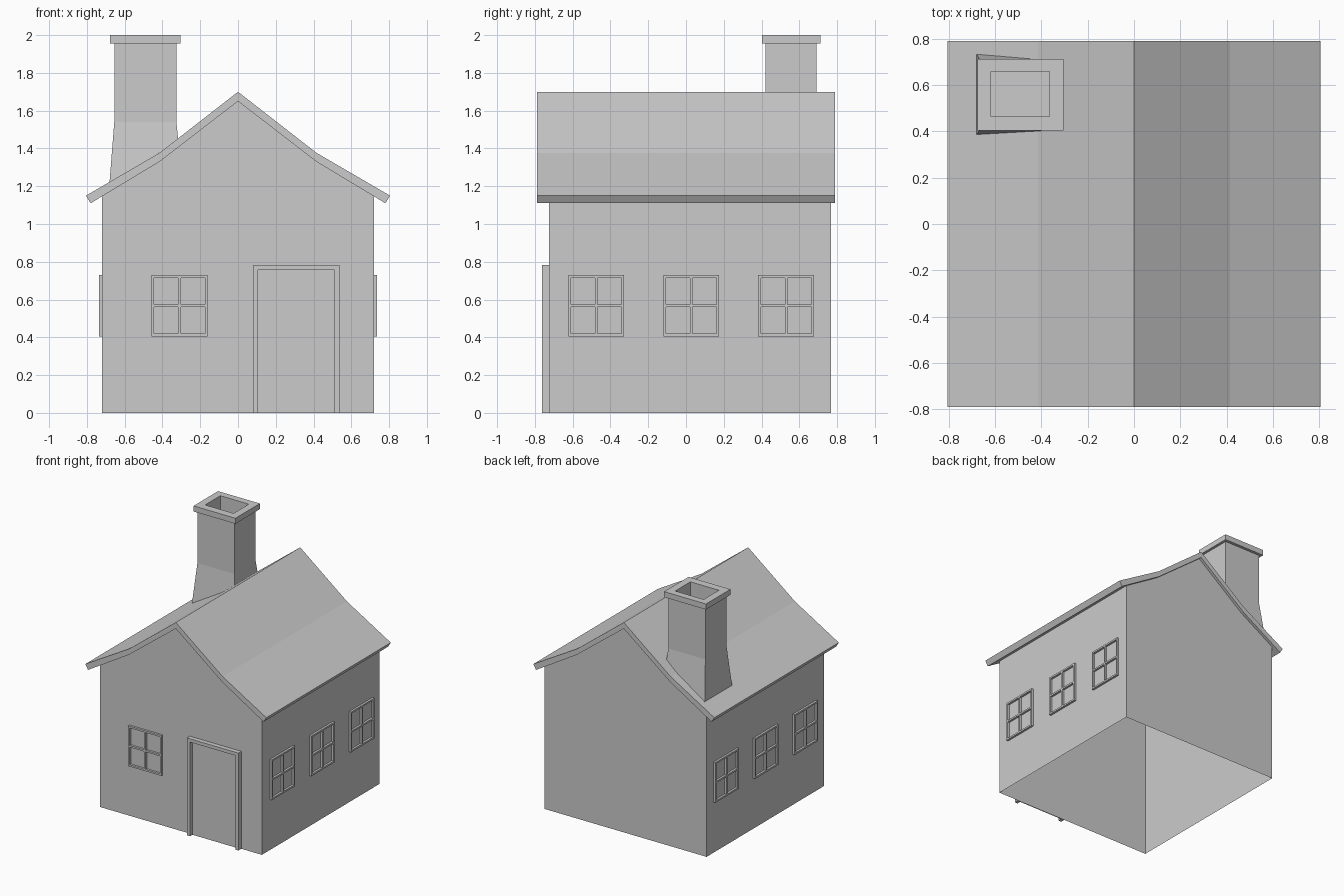
import bpy, bmesh
from mathutils import Matrix, Vector
from math import pi

if "Cube" in bpy.data.objects:
    bpy.data.objects.remove(bpy.data.objects["Cube"])


def finish(name, bm):
    bmesh.ops.recalc_face_normals(bm, faces=bm.faces)
    me = bpy.data.meshes.new(name)
    bm.to_mesh(me)
    bm.free()
    ob = bpy.data.objects.new(name, me)
    bpy.context.collection.objects.link(ob)
    return ob


def add_box(bm, x0, x1, y0, y1, z0, z1):
    m = Matrix.Translation(((x0 + x1) / 2, (y0 + y1) / 2, (z0 + z1) / 2)) @ \
        Matrix.Diagonal((x1 - x0, y1 - y0, z1 - z0, 1))
    bmesh.ops.create_cube(bm, size=1, matrix=m)


def mirrored(half):
    """Full left-to-right outline from its right half, starting on x = 0."""
    return [(-x, z) for x, z in reversed(half[1:])] + half


# walls: thin shell, open underneath and closed above by the roof
FRONT, BACK, SIDE = -0.725, 0.767, 0.72
outline = mirrored([(0, 1.65), (0.415, 1.33), (SIDE, 1.148), (SIDE, 0)])
bm = bmesh.new()
front = [bm.verts.new((x, FRONT, z)) for x, z in outline]
back = [bm.verts.new((x, BACK, z)) for x, z in outline]
bm.faces.new(front)
bm.faces.new(back)
for i in (0, len(outline) - 2):
    bm.faces.new((front[i], front[i + 1], back[i + 1], back[i]))
finish("walls", bm)

# roof: bent slab
upper = mirrored([(0, 1.70), (0.415, 1.377), (0.805, 1.15)])
lower = mirrored([(0, 1.65), (0.415, 1.33), (0.78, 1.11)])
bm = bmesh.new()
rows = [[[bm.verts.new((x, y, z)) for x, z in p] for p in (upper, lower)]
        for y in (-0.79, 0.79)]
(fu, fl), (bu, bl) = rows
for i in range(len(upper) - 1):
    for a, b in ((fu, bu), (fl, bl), (fu, fl), (bu, bl)):
        bm.faces.new((a[i], a[i + 1], b[i + 1], b[i]))
for i in (0, -1):
    bm.faces.new((fu[i], bu[i], bl[i], fl[i]))
finish("roof", bm)

# chimney: rectangles lofted from the flared foot over the cap and into the flue
# each is x0, x1, y0, y1, z at x0, z at x1
sections = [
    (-0.681, -0.316, 0.385, 0.735, 1.21, 1.44),
    (-0.655, -0.326, 0.42, 0.69, 1.54, 1.54),
    (-0.655, -0.326, 0.42, 0.69, 1.955, 1.955),
    (-0.677, -0.305, 0.403, 0.713, 1.955, 1.955),
    (-0.677, -0.305, 0.403, 0.713, 2.0, 2.0),
    (-0.618, -0.365, 0.465, 0.658, 2.0, 2.0),
    (-0.618, -0.365, 0.465, 0.658, 1.72, 1.72),
]
# the front and back flare closes up along the roof slope
bm = bmesh.new()
rings = []
for n, (x0, x1, y0, y1, za, zb) in enumerate(sections):
    t = 0.012 if n == 0 else 0
    c = ((x0, y0, za), (x1, 0.42 - t if n == 0 else y0, zb),
         (x1, 0.69 + t if n == 0 else y1, zb), (x0, y1, za))
    rings.append([bm.verts.new(p) for p in c])
for a, b in zip(rings, rings[1:]):
    for i in range(4):
        j = (i + 1) % 4
        bm.faces.new((a[i], a[j], b[j], b[i]))
bm.faces.new(rings[-1])
finish("chimney", bm)


# windows: frame with a cross of glazing bars, built facing -y
def window(name, pos, turn):
    w, h, f, d, b = 0.148, 0.162, 0.014, 0.017, 0.007
    bm = bmesh.new()
    for s in (-1, 1):
        add_box(bm, *sorted((s * w, s * (w - f))), -d, 0, -h, h)
        add_box(bm, -w + f, w - f, -d, 0, *sorted((s * h, s * (h - f))))
        add_box(bm, *sorted((s * b, s * (w - f))), -d, 0, -b, b)
    add_box(bm, -b, b, -d, 0, -h + f, h - f)
    ob = finish(name, bm)
    ob.location = pos
    ob.rotation_euler.z = turn


WZ = 0.567
window("front_window", (-0.31, FRONT, WZ), 0)
for i, y in enumerate((-0.475, 0.028, 0.53)):
    window(f"right_window_{i + 1}", (SIDE, y, WZ), pi / 2)
    window(f"left_window_{i + 1}", (-SIDE, y, WZ), -pi / 2)

# door frame around the flush door
bm = bmesh.new()
add_box(bm, 0.08, 0.107, -0.762, FRONT, 0, 0.783)
add_box(bm, 0.51, 0.537, -0.762, FRONT, 0, 0.783)
add_box(bm, 0.107, 0.51, -0.762, FRONT, 0.756, 0.783)
finish("door_frame", bm)

# door leaf
bm = bmesh.new()
add_box(bm, 0.107, 0.51, FRONT - 0.006, FRONT, 0, 0.756)
finish("door", bm)
